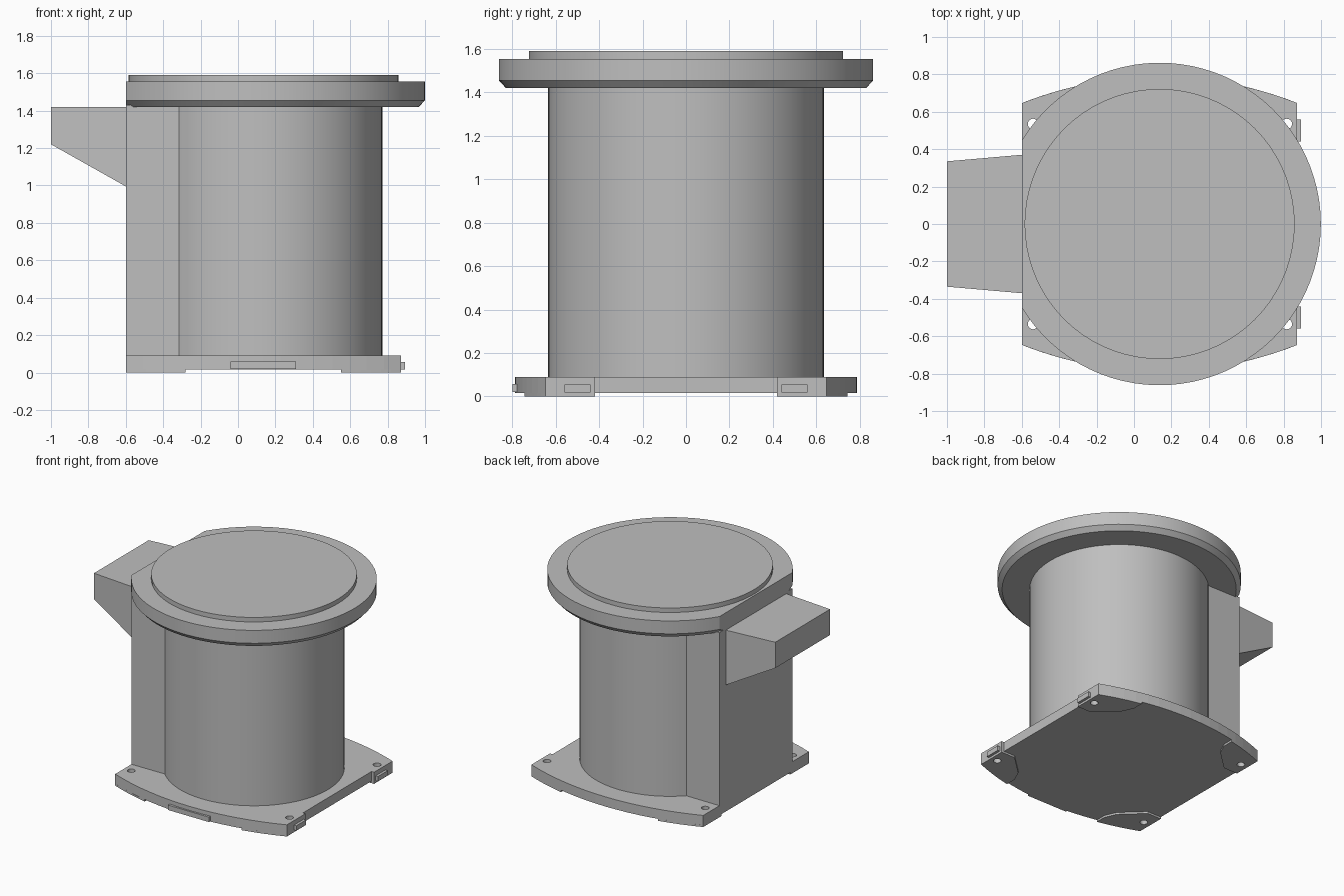
import bpy, bmesh
from math import acos, cos, sin, sqrt, pi

if "Cube" in bpy.data.objects:
    bpy.data.objects.remove(bpy.data.objects["Cube"], do_unlink=True)

GREY = (0.52, 0.52, 0.52, 1)
grey = bpy.data.materials.new("light grey")
grey.use_nodes = True
grey.diffuse_color = GREY
grey.node_tree.nodes["Principled BSDF"].inputs["Base Color"].default_value = GREY

CX = 0.137      # axis of the drum
BACK = -0.6     # flat mounting side
RIGHT = 0.872   # outer edge of the base


def loft(name, rings):
    """Closed solid through rings of 3D points with equal counts."""
    bm = bmesh.new()
    loops = [[bm.verts.new(p) for p in ring] for ring in rings]
    n = len(loops[0])
    for a, b in zip(loops, loops[1:]):
        for i in range(n):
            j = (i + 1) % n
            bm.faces.new((a[i], a[j], b[j], b[i]))
    bm.faces.new(loops[0][::-1])
    bm.faces.new(loops[-1])
    bmesh.ops.recalc_face_normals(bm, faces=bm.faces)
    mesh = bpy.data.meshes.new(name)
    bm.to_mesh(mesh)
    bm.free()
    mesh.materials.append(grey)
    obj = bpy.data.objects.new(name, mesh)
    bpy.context.collection.objects.link(obj)
    return obj


def prism(name, outline, z0, z1):
    return loft(name, [[(x, y, z) for x, y in outline] for z in (z0, z1)])


def box(name, x0, x1, y0, y1, z0, z1):
    return prism(name, [(x0, y0), (x1, y0), (x1, y1), (x0, y1)], z0, z1)


def arc(r, a, n=72, cx=CX, cy=0):
    """Points from angle -a to a."""
    return [(cx + r * cos(t), cy + r * sin(t))
            for t in (-a + 2 * a * i / n for i in range(n + 1))]


def circle(r, cx=CX, cy=0, n=72):
    return arc(r, pi, n, cx, cy)[:-1]


def smooth(obj):
    bpy.ops.object.select_all(action='DESELECT')
    obj.select_set(True)
    bpy.context.view_layer.objects.active = obj
    bpy.ops.object.shade_smooth_by_angle(angle=0.5)


def side_y(x):
    """Half width of the base along its bowed edges."""
    return sqrt(4 - (x - CX) ** 2) - 2 + 0.787


def bowed(x0, x1, n=16):
    return [(x0 + (x1 - x0) * i / n, side_y(x0 + (x1 - x0) * i / n))
            for i in range(n + 1)]


# Drum body with its flat back
join = 0.448
a = pi - acos((CX + 0.315) / 0.635)
body = prism("drum_body", arc(0.635, a) + [(BACK, join), (BACK, -join)], 0.08, 1.43)
smooth(body)

# Flange, chamfered below and cut flat at the back
levels = [(0.83, 1.42), (0.862, 1.455), (0.862, 1.555)]
flange = loft("top_flange", [[(x, y, z) for x, y in arc(r, acos((BACK - CX) / r))]
                             for r, z in levels])
smooth(flange)
smooth(prism("top_disc", circle(0.722), 1.55, 1.59))

# Side bracket, tapering outward
loft("side_bracket", [[(x, -w, z), (x, w, z), (x, w, 1.42), (x, -w, 1.42)]
                      for x, w, z in ((-1.0, 0.335, 1.22), (BACK, 0.37, 0.995))])

# Base plate with bowed edges and a shallow recess on the right
edge = bowed(BACK, RIGHT)
recess = [(RIGHT, 0.42), (0.85, 0.42), (0.85, -0.42), (RIGHT, -0.42)]
base = prism("base_plate", edge + recess + [(x, -y) for x, y in edge[::-1]], 0.015, 0.09)

# Corner feet
feet = []
for label, end, d in (("left", RIGHT, -1), ("right", BACK, 1)):
    for place, s in (("back", 1), ("front", -1)):
        inner = [(end, 0.42), (end + d * 0.12, 0.42),
                 (end + d * 0.28, 0.57), (end + d * 0.32, 0.66)]
        pts = inner + bowed(end + d * 0.32, end, 6)
        feet.append(prism(f"{place}_{label}_foot", [(x, s * y) for x, y in pts], 0, 0.015))

# Bolt holes through plate and feet
for i, (x, foot_pair) in enumerate(((RIGHT - 0.055, feet[:2]), (BACK + 0.06, feet[2:]))):
    for s, foot in zip((1, -1), foot_pair):
        hole = prism("bolt_hole_cutter", circle(0.028, x, s * 0.535, 20), -0.1, 0.2)
        hole.hide_render = True
        hole.hide_set(True)
        hole.display_type = 'WIRE'
        for target in (base, foot):
            m = target.modifiers.new("bolt_hole", 'BOOLEAN')
            m.object = hole
            m.operation = 'DIFFERENCE'
            m.solver = 'EXACT'

# Small tabs on the base edges
box("front_tab", -0.04, 0.31, -0.8, -0.77, 0.02, 0.058)
for place, s in (("back", 1), ("front", -1)):
    box(f"{place}_side_tab", 0.86, 0.892, *sorted((s * 0.44, s * 0.56)), 0.017, 0.055)
